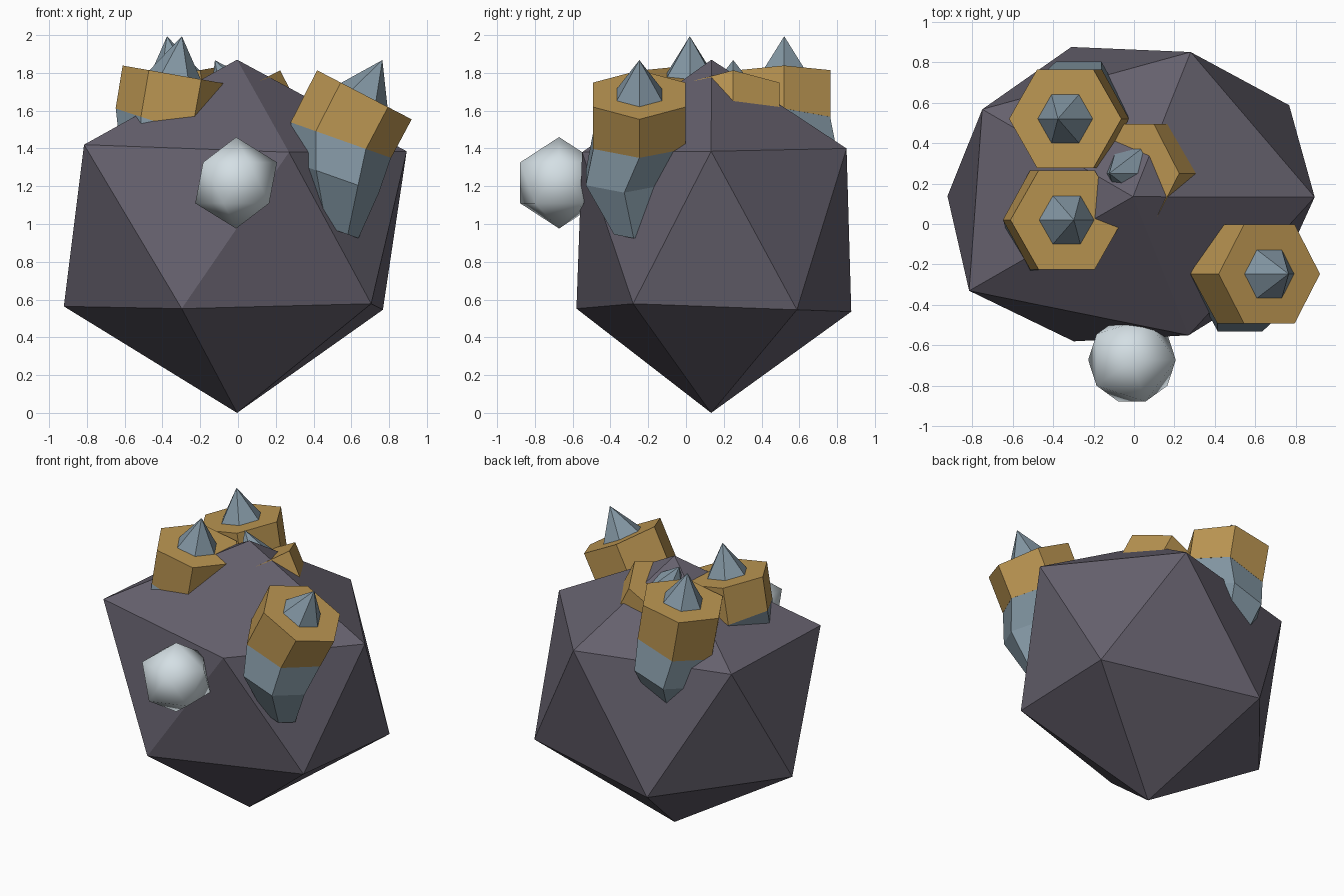
import bpy, bmesh, math
from mathutils import Vector, Matrix

cube = bpy.data.objects.get("Cube")
if cube:
    bpy.data.objects.remove(cube, do_unlink=True)


def make_material(name, rgb):
    mat = bpy.data.materials.new(name)
    mat.use_nodes = True
    color = (*rgb, 1.0)
    mat.diffuse_color = color
    mat.node_tree.nodes["Principled BSDF"].inputs["Base Color"].default_value = color
    return mat


rock_grey = make_material("rock_grey", (0.13, 0.118, 0.153))
gold = make_material("gold", (0.5, 0.305, 0.085))
crystal_blue = make_material("crystal_blue", (0.225, 0.305, 0.365))
pearl_white = make_material("pearl_white", (0.66, 0.74, 0.78))


def add_object(name, bm, mat):
    bmesh.ops.recalc_face_normals(bm, faces=bm.faces)
    mesh = bpy.data.meshes.new(name)
    bm.to_mesh(mesh)
    bm.free()
    mesh.materials.append(mat)
    obj = bpy.data.objects.new(name, mesh)
    bpy.context.collection.objects.link(obj)
    return obj


def hex_ring(bm, center, radius, tilt):
    """Hexagon of vertices leaning towards +x by the tilt angle."""
    turn = Matrix.Rotation(math.radians(tilt), 3, 'Y')
    verts = []
    for i in range(6):
        a = math.radians(60 * i)
        p = turn @ Vector((math.cos(a), math.sin(a), 0)) * radius
        verts.append(bm.verts.new(Vector(center) + p))
    return verts


def hex_loft(name, rings, mat):
    """Closed six-sided solid through (center, radius, tilt) rings."""
    bm = bmesh.new()
    loops = [hex_ring(bm, *r) for r in rings]
    for low, high in zip(loops, loops[1:]):
        for i in range(6):
            j = (i + 1) % 6
            bm.faces.new((low[i], low[j], high[j], high[i]))
    bm.faces.new(loops[0])
    bm.faces.new(loops[-1])
    return add_object(name, bm, mat)


def spike(name, center, radius, tilt, height):
    """Six-sided pyramid standing on a tilted ring."""
    bm = bmesh.new()
    base = hex_ring(bm, center, radius, tilt)
    t = math.radians(tilt)
    apex = bm.verts.new(Vector(center) + Vector((math.sin(t), 0, math.cos(t))) * height)
    for i in range(6):
        bm.faces.new((base[i], base[(i + 1) % 6], apex))
    bm.faces.new(base)
    return add_object(name, bm, mat=crystal_blue)


def crystal(name, top, tilt, low_tilt, side):
    """Gold collar on a bent blue shaft with a small blue spike on top."""
    top = Vector(top)
    t = math.radians(tilt)
    collar_low = top - Vector((math.sin(t), 0, math.cos(t))) * 0.27
    knee = collar_low + Vector((0.02 * side, 0.08 * side, -0.2))
    root = knee + Vector((0, -0.05 * side, -0.28))
    hex_loft(name + "_collar", [(collar_low, 0.282, low_tilt), (top, 0.282, tilt)], gold)
    hex_loft(name + "_shaft", [(root, 0.12, low_tilt), (knee, 0.235, low_tilt),
                               (collar_low, 0.281, low_tilt)], crystal_blue)
    spike(name + "_spike", top, 0.138, tilt, 0.207)


# Faceted rock body: slightly uneven twenty-sided solid
bm = bmesh.new()
for p in [(-0.005, 0.133, 0), (-0.005, 0.135, 1.87),
          (0.705, -0.28, 0.578), (-0.298, -0.58, 0.552), (-0.922, 0.138, 0.564),
          (-0.31, 0.875, 0.536), (0.767, 0.587, 0.546),
          (0.27, -0.55, 1.38), (-0.815, -0.33, 1.42), (-0.75, 0.567, 1.4),
          (0.28, 0.85, 1.4), (0.893, 0.133, 1.385)]:
    bm.verts.new(p)
bmesh.ops.convex_hull(bm, input=bm.verts)
add_object("rock_body", bm, rock_grey)

# Four leaning crystals
crystal("front_left_crystal", (0.669, -0.247, 1.684), 27.4, 19.5, -1)
crystal("front_right_crystal", (-0.333, 0.02, 1.79), 10, 18, -1)
crystal("back_right_crystal", (-0.34, 0.52, 1.79), -10, -18, 1)
crystal("centre_crystal", (-0.027, 0.25, 1.684), -27.4, -19.5, 1)

# Smooth pearl on the front
bm = bmesh.new()
bmesh.ops.create_icosphere(bm, subdivisions=1, radius=0.242,
                           matrix=Matrix.Translation((-0.01, -0.672, 1.218)))
for f in bm.faces:
    f.smooth = True
add_object("front_pearl", bm, pearl_white)
